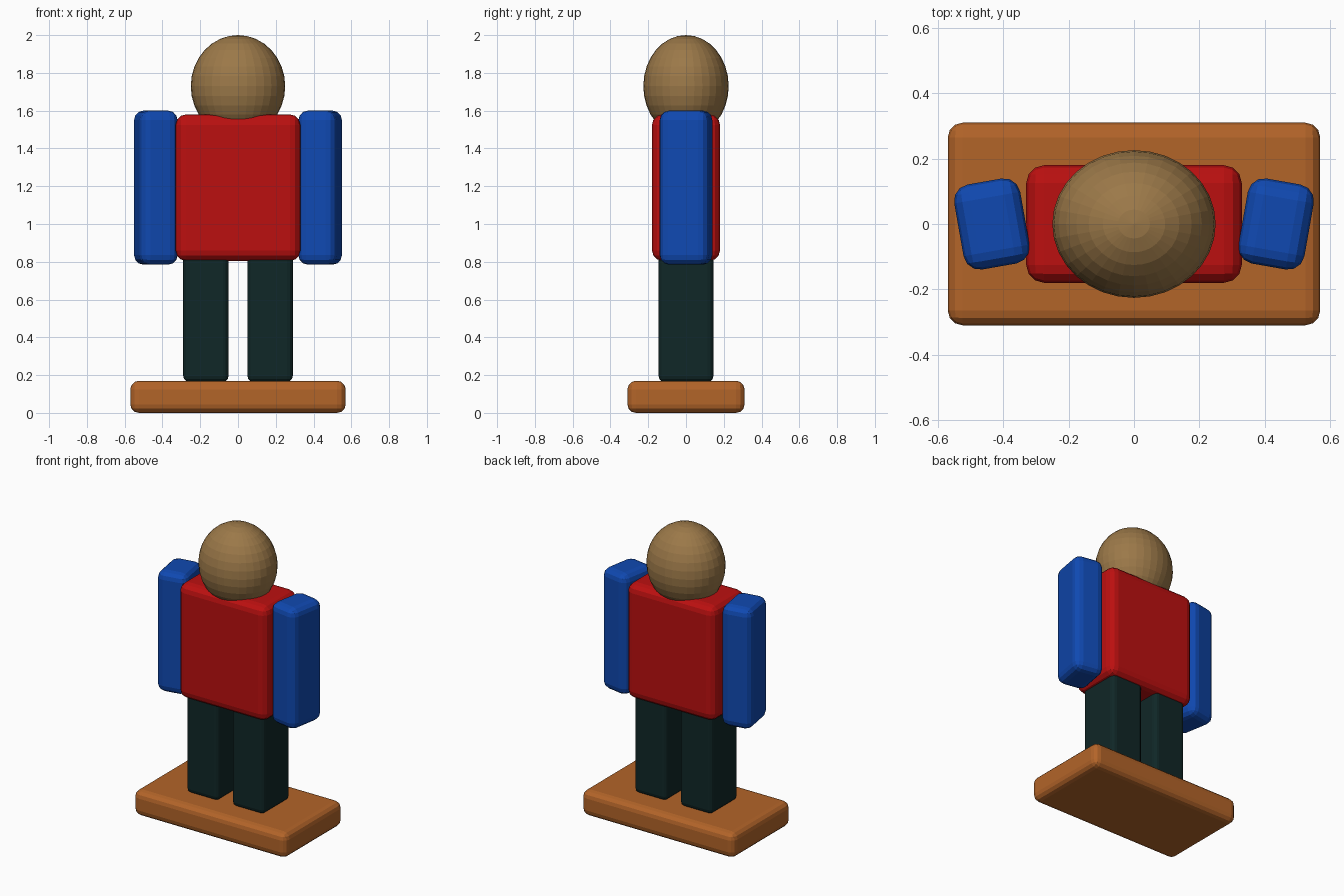
import bpy, math

if "Cube" in bpy.data.objects:
    bpy.data.objects.remove(bpy.data.objects["Cube"])


def material(name, rgb):
    m = bpy.data.materials.new(name)
    m.diffuse_color = (*rgb, 1.0)
    m.use_nodes = True
    m.node_tree.nodes["Principled BSDF"].inputs["Base Color"].default_value = m.diffuse_color
    return m


ORANGE = material("orange_brown", (0.45, 0.128, 0.022))
RED = material("red", (0.50, 0.005, 0.005))
BLUE = material("blue", (0.005, 0.066, 0.44))
DARK = material("dark_green", (0.005, 0.020, 0.020))
TAN = material("tan", (0.33, 0.19, 0.066))


def box(name, mat, x, y, z, bevel, turn=0.0, at=(0.0, 0.0)):
    """Rounded box: x and y are full widths, z is (bottom, top)."""
    bpy.ops.mesh.primitive_cube_add(size=1)
    ob = bpy.context.object
    ob.name = name
    ob.data.name = name
    for v in ob.data.vertices:
        v.co = (v.co.x * x, v.co.y * y, v.co.z * (z[1] - z[0]))
    ob.location = (at[0], at[1], (z[0] + z[1]) / 2)
    ob.rotation_euler.z = turn
    ob.data.materials.append(mat)
    mod = ob.modifiers.new("rounded_edges", 'BEVEL')
    mod.width = bevel
    mod.segments = 3
    mod.limit_method = 'NONE'
    return ob


# Base plate
box("base", ORANGE, 1.14, 0.62, (0.0, 0.17), 0.045)

# Torso
box("torso", RED, 0.66, 0.36, (0.805, 1.58), 0.055)

# Legs and arms, one pair per side; arms are turned slightly
for side, label in ((-1, "left"), (1, "right")):
    box(label + "_leg", DARK, 0.24, 0.29, (0.165, 0.87), 0.03,
        at=(side * 0.17, 0.0))
    box(label + "_arm", BLUE, 0.205, 0.264, (0.785, 1.60), 0.05,
        turn=-side * math.radians(10), at=(side * 0.435, 0.0))

# Head, an ellipsoid sunk into the torso
bpy.ops.mesh.primitive_uv_sphere_add(segments=32, ring_count=16, radius=1)
head = bpy.context.object
head.name = "head"
for v in head.data.vertices:
    v.co = (v.co.x * 0.25, v.co.y * 0.226, v.co.z * 0.27)
head.location = (0, 0, 1.73)
head.data.materials.append(TAN)
